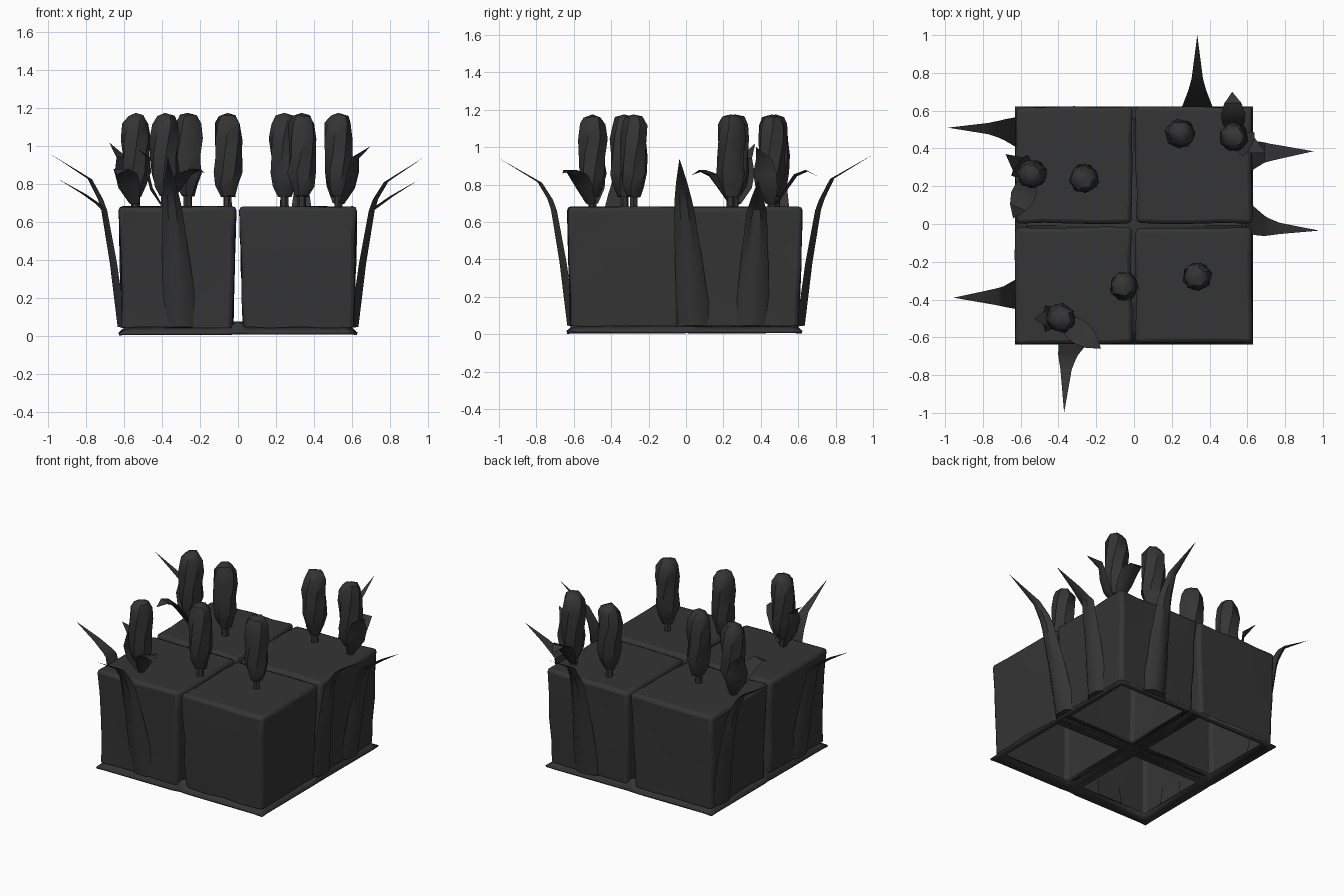
import bpy, bmesh, math, random
from mathutils import Vector

if "Cube" in bpy.data.objects:
    bpy.data.objects.remove(bpy.data.objects["Cube"])

random.seed(4)
Z = Vector((0, 0, 1))
dark = bpy.data.materials.new("dark_grey")
dark.diffuse_color = (0.035, 0.035, 0.035, 1)
dark.use_nodes = True
dark.node_tree.nodes["Principled BSDF"].inputs["Base Color"].default_value = dark.diffuse_color


def finish(bm, name, angle=35):
    bmesh.ops.recalc_face_normals(bm, faces=bm.faces)
    me = bpy.data.meshes.new(name)
    bm.to_mesh(me)
    bm.free()
    me.materials.append(dark)
    ob = bpy.data.objects.new(name, me)
    bpy.context.collection.objects.link(ob)
    bpy.ops.object.select_all(action='DESELECT')
    ob.select_set(True)
    bpy.context.view_layer.objects.active = ob
    bpy.ops.object.shade_smooth_by_angle(angle=math.radians(angle))
    return ob


def jit(a):
    return random.uniform(-a, a)


def loft(bm, rings, tip=None):
    """Skin rings of equal size, cap the start, close the end or bring it to a tip."""
    vs = [[bm.verts.new(p) for p in r] for r in rings]
    n = len(vs[0])
    for a, b in zip(vs, vs[1:]):
        for i in range(n):
            j = (i + 1) % n
            bm.faces.new((a[i], a[j], b[j], b[i]))
    bm.faces.new(vs[0])
    if tip is None:
        bm.faces.new(vs[-1])
    else:
        t = bm.verts.new(tip)
        for i in range(n):
            bm.faces.new((vs[-1][i], vs[-1][(i + 1) % n], t))


def blade(name, centres, widths, side, depth, tip):
    """Tapering leaf: flattened section with an outer ridge."""
    bm = bmesh.new()
    rings = []
    for c, w in zip(centres, widths):
        k = 0.3 + 0.7 * w / widths[0]
        rings.append([c - side * w, c - side * w * 0.4 + depth * k,
                      c + side * w * 0.4 + depth * k, c + side * w])
    loft(bm, rings, tip)
    return finish(bm, name, 40)


# Four soil blocks: open underneath, slightly tapered, uneven faces, soft edges
for cx in (-0.32, 0.318):
    for cy in (-0.326, 0.312):
        bm = bmesh.new()
        bmesh.ops.create_cube(bm, size=1)
        bmesh.ops.subdivide_edges(bm, edges=bm.edges[:], cuts=3, use_grid_fill=True)
        low = [f for f in bm.faces if f.calc_center_median().z < -0.49]
        bmesh.ops.delete(bm, geom=low, context='FACES')
        for v in bm.verts:
            k = 0.582 + 0.034 * (v.co.z + 0.5)
            v.co = Vector((cx + v.co.x * k + jit(0.006), cy + v.co.y * k + jit(0.006),
                           0.362 + v.co.z * 0.636 + jit(0.004)))
        ob = finish(bm, "soil_block", 60)
        bev = ob.modifiers.new("soft_edges", 'BEVEL')
        bev.width = 0.022
        bev.segments = 2
        bev.limit_method = 'ANGLE'
        bev.angle_limit = math.radians(50)

# Base frame: sloping skirt plus a raised cross, with four openings
bm = bmesh.new()
cs = [-0.63, -0.57, -0.06, 0, 0.06, 0.57, 0.63]


def base_z(x, y):
    m = max(abs(x), abs(y))
    z = 0.016 if m > 0.6 else 0.045
    if min(abs(x), abs(y)) < 0.01 and m < 0.6:
        z += 0.03
    return z + jit(0.003)


grid = [[bm.verts.new((x, y - 0.008, base_z(x, y))) for y in cs] for x in cs]
for i in range(6):
    for j in range(6):
        if i in (1, 4) and j in (1, 4):
            continue
        bm.faces.new((grid[i][j], grid[i + 1][j], grid[i + 1][j + 1], grid[i][j + 1]))
base = finish(bm, "base_frame")
sol = base.modifiers.new("thickness", 'SOLIDIFY')
sol.thickness = 0.012

# Tall leaves: outward direction, sideways base and tip position, tip distance, tip height
tall = [((-1, 0), 0.475, 0.51, 0.985, 0.955), ((-1, 0), -0.36, -0.39, 0.955, 0.83),
        ((0, -1), -0.295, -0.37, 1.0, 0.94), ((0, 1), 0.335, 0.335, 1.0, 0.96),
        ((1, 0), 0.35, 0.385, 0.95, 0.82), ((1, 0), 0.05, -0.035, 0.98, 0.94)]
for (dx, dy), s0, s1, dist, h in tall:
    d = Vector((dx, dy, 0))
    side = Vector((abs(dy), abs(dx), 0))
    path = [(0.59, 0.04), (0.638, 0.38), (0.69, 0.66), (0.712, 0.72), (0.77, h - 0.13)]
    if h < 0.9:
        path[-1] = (0.80, h - 0.085)
        path[-2] = (0.72, h - 0.14)
    centres = [d * r + side * (s0 + (s1 - s0) * (z / h)) + Z * z for r, z in path]
    blade("tall_leaf", centres, [0.094, 0.074, 0.054, 0.046, 0.03], side,
          d * 0.045 + Z * 0.006, d * dist + side * s1 + Z * h)

# Seed heads: lumpy cob on a short stem
heads = [(-0.54, 0.26), (-0.265, 0.24), (0.245, 0.48), (0.53, 0.46),
         (-0.055, -0.33), (0.335, -0.28), (-0.385, -0.50)]
profile = [(0.735, 0.035), (0.79, 0.06), (0.86, 0.076), (0.95, 0.075),
           (1.04, 0.078), (1.12, 0.07), (1.16, 0.046)]


def ring(c, r, z, n, ph, wob=0.0):
    return [Vector((c[0] + (r + jit(wob)) * math.cos(ph + math.tau * i / n),
                    c[1] + (r + jit(wob)) * math.sin(ph + math.tau * i / n), z + jit(wob)))
            for i in range(n)]


for c in heads:
    ph = random.random()
    bm = bmesh.new()
    loft(bm, [ring((c[0] + jit(0.005), c[1] + jit(0.005)), r, z, 7, ph + z * 2, 0.006)
              for z, r in profile], Vector((c[0], c[1], 1.175)))
    finish(bm, "seed_head", 45)
    bm = bmesh.new()
    loft(bm, [ring(c, 0.024, 0.65, 6, ph), ring(c, 0.022, 0.76, 6, ph)])
    finish(bm, "stem", 50)

# Husk leaves: head, tip position, upright or drooping
husks = [(0, (-0.68, 0.37, 1.02), True), (0, (-0.64, 0.03, 0.85), False),
         (3, (0.70, 0.375, 1.0), True), (3, (0.52, 0.70, 0.845), False),
         (6, (-0.53, -0.50, 0.985), True), (6, (-0.175, -0.66, 0.86), False)]
for hi, tip, upright in husks:
    o = Vector((*heads[hi], 0))
    tip = Vector(tip)
    d = tip - o
    d.z = 0
    dist = d.length
    d.normalize()
    side = Z.cross(d)
    if upright:
        path = [(0.02, 0.70), (0.065, 0.78), (0.085, 0.86), (0.115, 0.94)]
        widths = [0.03, 0.065, 0.07, 0.045]
    else:
        path = [(0.02, 0.70), (0.075, 0.79), (0.11, 0.855), (0.165, 0.878)]
        widths = [0.03, 0.06, 0.065, 0.045]
    blade("husk_leaf", [o + d * (r * dist / 0.22 if r > 0.1 else r) + Z * z for r, z in path],
          widths, side, d * 0.007 - Z * 0.006, tip)
